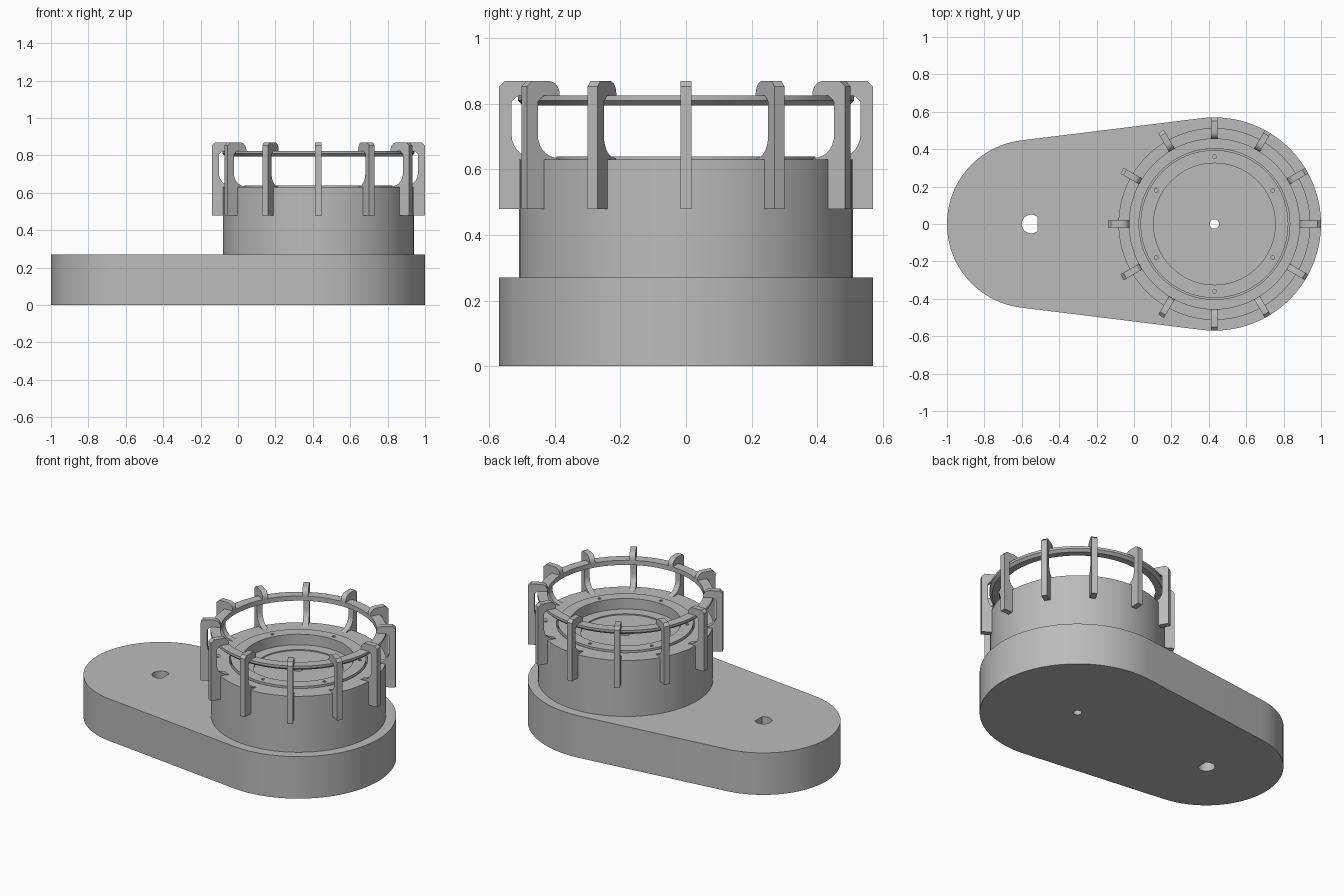
import bpy
import bmesh
from math import cos, sin, pi, acos, tau, radians

if "Cube" in bpy.data.objects:
    bpy.data.objects.remove(bpy.data.objects["Cube"])

grey = bpy.data.materials.new("plain grey")
grey.use_nodes = True
COLOUR = (0.5, 0.5, 0.5, 1)
grey.diffuse_color = COLOUR
grey.node_tree.nodes["Principled BSDF"].inputs["Base Color"].default_value = COLOUR

CX = 0.43      # axis of the drum
HOLE_X = -0.55  # axis of the small end


def arc(x, y, r, start=0.0, end=tau, n=48):
    closed = abs(end - start - tau) < 1e-6
    steps = n if closed else n - 1
    return [(x + r * cos(start + (end - start) * i / steps),
             y + r * sin(start + (end - start) * i / steps)) for i in range(n)]


def finish(obj):
    obj.data.materials.clear()
    obj.data.materials.append(grey)
    bpy.ops.object.select_all(action='DESELECT')
    obj.select_set(True)
    bpy.context.view_layer.objects.active = obj
    bpy.ops.object.shade_smooth_by_angle(angle=radians(30))
    return obj


def plate(name, outlines, z0, z1):
    """Extrude flat outlines; outlines inside the first become holes."""
    curve = bpy.data.curves.new(name, 'CURVE')
    curve.dimensions = '2D'
    curve.fill_mode = 'BOTH'
    curve.extrude = (z1 - z0) / 2
    for pts in outlines:
        spline = curve.splines.new('POLY')
        spline.points.add(len(pts) - 1)
        for p, (x, y) in zip(spline.points, pts):
            p.co = (x, y, 0, 1)
        spline.use_cyclic_u = True
    temp = bpy.data.objects.new(name + "_outline", curve)
    bpy.context.collection.objects.link(temp)
    bpy.context.view_layer.update()
    deps = bpy.context.evaluated_depsgraph_get()
    mesh = bpy.data.meshes.new_from_object(temp.evaluated_get(deps))
    bpy.data.objects.remove(temp)
    bm = bmesh.new()
    bm.from_mesh(mesh)
    bmesh.ops.remove_doubles(bm, verts=bm.verts, dist=1e-5)
    bmesh.ops.translate(bm, verts=bm.verts, vec=(0, 0, (z0 + z1) / 2))
    bmesh.ops.recalc_face_normals(bm, faces=bm.faces)
    bm.to_mesh(mesh)
    bm.free()
    obj = bpy.data.objects.new(name, mesh)
    bpy.context.collection.objects.link(obj)
    return finish(obj)


def lathe(name, profile, n=96):
    """Turn a closed (radius, height) profile around the drum axis."""
    bm = bmesh.new()
    rings = [[bm.verts.new((r * cos(tau * i / n), r * sin(tau * i / n), z))
              for r, z in profile] for i in range(n)]
    m = len(profile)
    for i in range(n):
        a, b = rings[i], rings[(i + 1) % n]
        for j in range(m):
            k = (j + 1) % m
            bm.faces.new((a[j], b[j], b[k], a[k]))
    bmesh.ops.recalc_face_normals(bm, faces=bm.faces)
    mesh = bpy.data.meshes.new(name)
    bm.to_mesh(mesh)
    bm.free()
    obj = bpy.data.objects.new(name, mesh)
    obj.location.x = CX
    bpy.context.collection.objects.link(obj)
    return finish(obj)


# Tapered base with a round hole and a D-shaped shaft hole
R_BIG, R_SMALL = 0.57, 0.45
tangent = acos((R_SMALL - R_BIG) / (CX - HOLE_X))
outline = (arc(CX, 0, R_BIG, -tangent, tangent, 64)
           + arc(HOLE_X, 0, R_SMALL, tangent, tau - tangent, 48))
flat = acos(0.7)
plate("base", [outline,
               arc(CX, 0, 0.025, n=24),
               arc(HOLE_X, 0, 0.05, flat, tau - flat, 28)], 0, 0.27)

# Drum with a stepped, recessed floor
lathe("drum", [(0.025, 0.27), (0.025, 0.565), (0.26, 0.565), (0.26, 0.572),
               (0.403, 0.572), (0.403, 0.63), (0.51, 0.63), (0.51, 0.27)])

# Flat retaining ring with six screw holes
screws = [arc(0.36 * cos(a), 0.36 * sin(a), 0.01, n=12)
          for a in (pi / 6 + i * pi / 3 for i in range(6))]
lid = plate("retaining_ring",
            [arc(0, 0, 0.395, n=96), arc(0, 0, 0.325, n=96)] + screws,
            0.572, 0.64)
lid.location.x = CX

# Upper hoop, bevelled underneath
lathe("cage_hoop", [(0.455, 0.795), (0.497, 0.795), (0.513, 0.81),
                    (0.513, 0.825), (0.455, 0.825)])

# Twelve C-shaped ribs, hooked over the hoop and footed on the drum
rib_profile = ([(0.508, 0.48), (0.57, 0.48), (0.57, 0.853), (0.552, 0.87)]
               + arc(0.495, 0.83, 0.04, pi / 2, pi, 6)
               + [(0.455, 0.823), (0.515, 0.823), (0.532, 0.806)]
               + arc(0.462, 0.705, 0.07, 0, -pi / 2, 8)
               + [(0.455, 0.63), (0.508, 0.63)])
rib = plate("cage_rib", [rib_profile], -0.0175, 0.0175)
for i in range(12):
    part = rib if i == 0 else rib.copy()
    if i:
        bpy.context.collection.objects.link(part)
    part.name = f"cage_rib_{i + 1}"
    part.location = (CX, 0, 0)
    part.rotation_euler = (pi / 2, 0, i * pi / 6)
